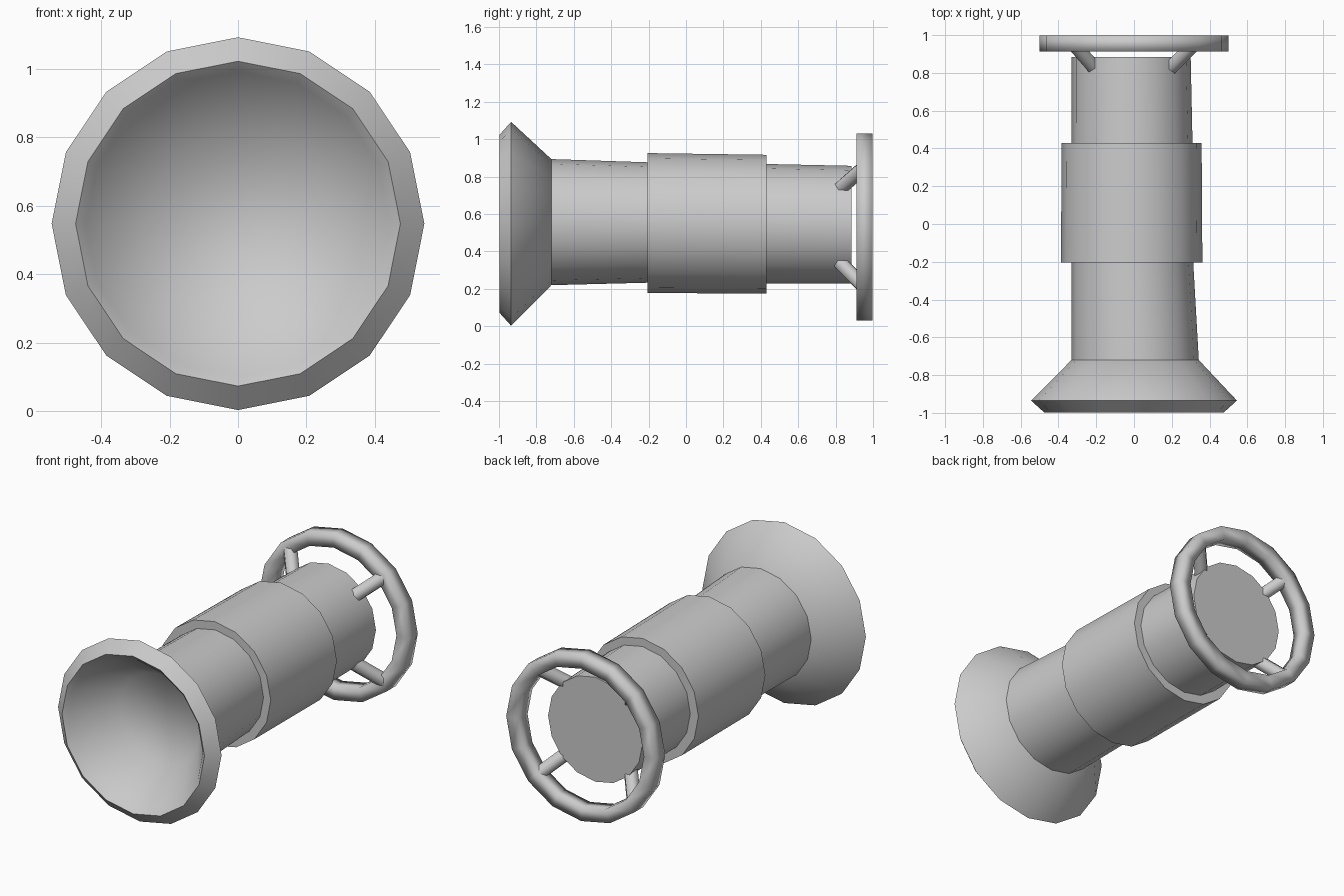
import bpy, bmesh, math
from mathutils import Vector

if "Cube" in bpy.data.objects:
    bpy.data.objects.remove(bpy.data.objects["Cube"])

SIDES = 16


def finish(name, bm, angle):
    bmesh.ops.recalc_face_normals(bm, faces=bm.faces)
    me = bpy.data.meshes.new(name)
    bm.to_mesh(me)
    bm.free()
    ob = bpy.data.objects.new(name, me)
    bpy.context.collection.objects.link(ob)
    bpy.ops.object.select_all(action='DESELECT')
    ob.select_set(True)
    bpy.context.view_layer.objects.active = ob
    bpy.ops.object.shade_smooth_by_angle(angle=math.radians(angle))
    return ob


def lathe(name, profile, angle=50, closed=False):
    """Loft rings given as (y, radius, centre x, centre z); cap or close the ends."""
    bm = bmesh.new()
    rings = []
    for y, r, cx, cz in profile:
        rings.append([bm.verts.new((cx + r * math.cos(2 * math.pi * i / SIDES), y,
                                    cz + r * math.sin(2 * math.pi * i / SIDES)))
                      for i in range(SIDES)])
    pairs = list(zip(rings, rings[1:]))
    if closed:
        pairs.append((rings[-1], rings[0]))
    for a, b in pairs:
        for i in range(SIDES):
            j = (i + 1) % SIDES
            bm.faces.new((a[i], a[j], b[j], b[i]))
    if not closed:
        bm.faces.new(rings[0])
        bm.faces.new(rings[-1])
    return finish(name, bm, angle)


# Flared front horn with a hollow dish
lathe("front_horn", [
    (-0.74, 0.27, 0.0, 0.55),
    (-0.97, 0.445, 0.0, 0.548),
    (-0.998, 0.475, 0.0, 0.548),
    (-0.935, 0.545, 0.0, 0.548),
    (-0.72, 0.337, 0.006, 0.557)], angle=80)

# Long barrel, slightly tapered to the rear
lathe("barrel", [
    (-0.72, 0.337, 0.006, 0.557),
    (-0.21, 0.322, -0.008, 0.555),
    (0.42, 0.320, -0.010, 0.548),
    (0.885, 0.315, -0.015, 0.543)])

# Thick grip sleeve round the middle
lathe("grip_sleeve", [
    (-0.205, 0.374, -0.012, 0.552),
    (0.43, 0.371, -0.013, 0.546)])

# Rear ring with a square section
lathe("rear_ring", [
    (0.912, 0.500, 0.0, 0.53),
    (0.998, 0.500, 0.0, 0.53),
    (0.998, 0.418, 0.0, 0.53),
    (0.912, 0.418, 0.0, 0.53)], angle=95, closed=True)

# Four diagonal struts holding the ring
for k in range(4):
    a = math.radians(45 + 90 * k)
    out = Vector((math.cos(a), 0, math.sin(a)))
    p = Vector((-0.01, 0.80, 0.54)) + out * 0.25
    q = Vector((0, 0.955, 0.53)) + out * 0.455
    bm = bmesh.new()
    bmesh.ops.create_cone(bm, cap_ends=True, segments=6, radius1=0.042,
                          radius2=0.042, depth=(q - p).length)
    rot = (q - p).to_track_quat('Z', 'Y').to_matrix()
    bmesh.ops.rotate(bm, verts=bm.verts, matrix=rot)
    bmesh.ops.translate(bm, verts=bm.verts, vec=(p + q) / 2)
    finish("ring_strut_%d" % (k + 1), bm, 65)
